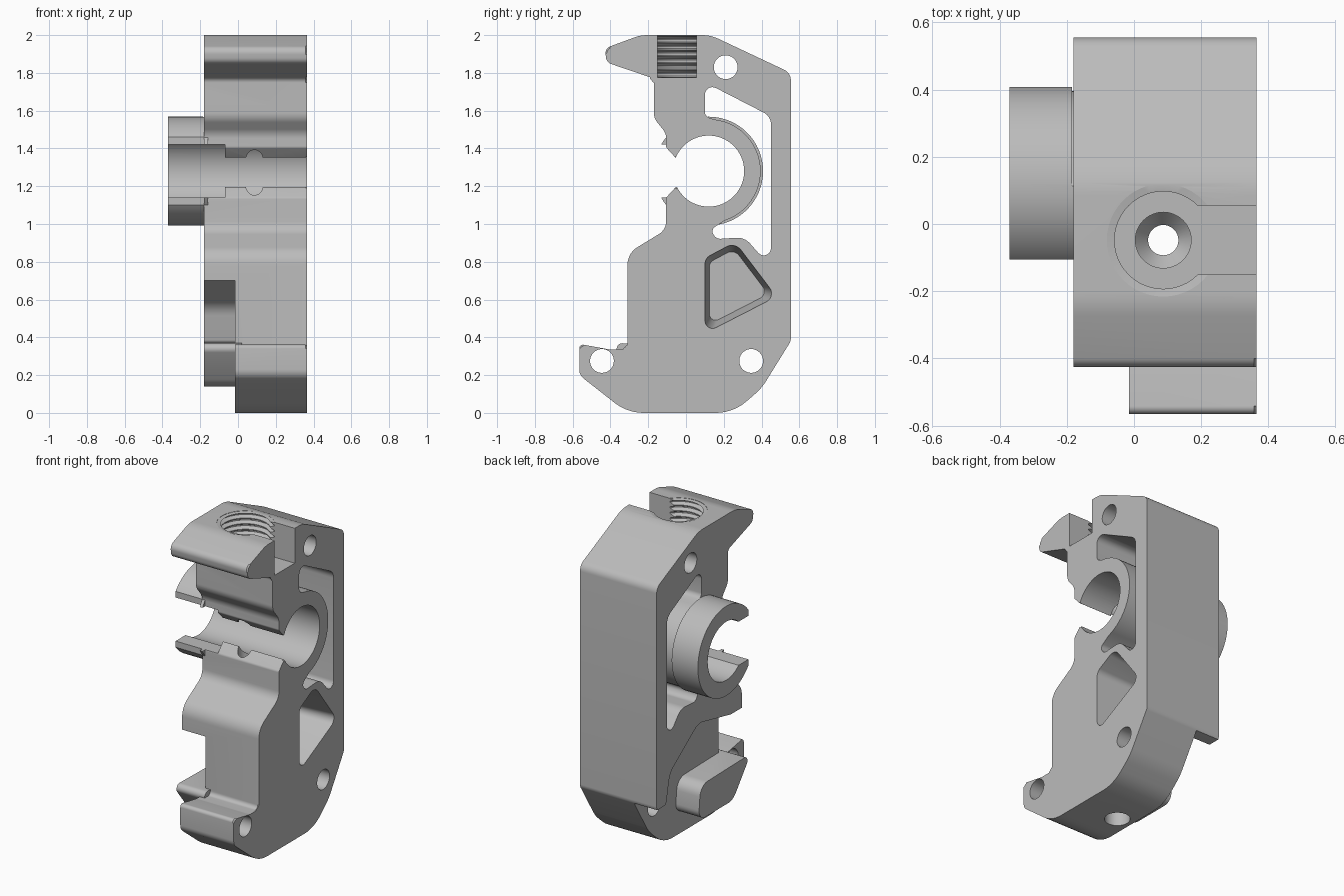
import bpy, bmesh, math
from mathutils import Vector, Matrix

if "Cube" in bpy.data.objects:
    bpy.data.objects.remove(bpy.data.objects["Cube"])

grey = bpy.data.materials.new("light_grey")
grey.use_nodes = True
colour = (0.5, 0.5, 0.5, 1)
grey.diffuse_color = colour
grey.node_tree.nodes["Principled BSDF"].inputs["Base Color"].default_value = colour

BACK, FACE, STEP = -0.18, 0.365, -0.015    # main planes along x
CY, CZ, BORE, RING = 0.12, 1.28, 0.188, 0.275


def rounded(corners, steps=7):
    """Fillet a closed outline of (y, z, radius) corners."""
    out = []
    for i, (y, z, r) in enumerate(corners):
        p = Vector((y, z))
        a = Vector(corners[i - 1][:2]) - p
        b = Vector(corners[(i + 1) % len(corners)][:2]) - p
        if r == 0:
            out.append(p)
            continue
        half = a.angle(b) / 2
        t = min(r / math.tan(half), a.length * 0.48, b.length * 0.48)
        r = t * math.tan(half)
        start, end = p + a.normalized() * t, p + b.normalized() * t
        centre = p + (a.normalized() + b.normalized()).normalized() * r / math.sin(half)
        u, v = start - centre, end - centre
        sweep = u.angle_signed(v)
        for k in range(steps + 1):
            out.append(centre + Matrix.Rotation(-sweep * k / steps, 2) @ u)
    return out


def finish(bm, name):
    bmesh.ops.recalc_face_normals(bm, faces=bm.faces)
    mesh = bpy.data.meshes.new(name)
    bm.to_mesh(mesh)
    bm.free()
    mesh.materials.append(grey)
    obj = bpy.data.objects.new(name, mesh)
    bpy.context.collection.objects.link(obj)
    return obj


def prism(name, outline, x0, x1, chamfer=0, taper=1):
    """Extrude a (y, z) outline along x; x1 end may be chamfered, x0 end tapered."""
    bm = bmesh.new()
    mid = sum(outline, Vector((0, 0))) / len(outline)
    near = [bm.verts.new((x0, *(mid + (p - mid) * taper))) for p in outline]
    far = [bm.verts.new((x1, *p)) for p in outline]
    bm.faces.new(near)
    cap = bm.faces.new(far)
    for i in range(len(far)):
        bm.faces.new((near[i - 1], near[i], far[i], far[i - 1]))
    if chamfer:
        bmesh.ops.bevel(bm, geom=list(cap.edges), offset=chamfer, segments=1, affect='EDGES')
    return finish(bm, name)


def disc(y, z, r, n=64):
    return [Vector((y + r * math.cos(2 * math.pi * k / n), z + r * math.sin(2 * math.pi * k / n)))
            for k in range(n)]


def box(name, x0, x1, y0, y1, z0, z1):
    return prism(name, [Vector(p) for p in ((y0, z0), (y1, z0), (y1, z1), (y0, z1))], x0, x1)


def lathe(name, x, y, profile, n=48):
    """Turn an (r, z) profile, bottom to top, around a vertical axis."""
    bm = bmesh.new()
    rings = [[bm.verts.new((x + r * math.cos(2 * math.pi * k / n),
                            y + r * math.sin(2 * math.pi * k / n), z)) for k in range(n)]
             for r, z in profile]
    bm.faces.new(rings[0])
    bm.faces.new(rings[-1])
    for low, high in zip(rings, rings[1:]):
        for k in range(n):
            bm.faces.new((low[k - 1], low[k], high[k], high[k - 1]))
    return finish(bm, name)


def combine(target, tool, operation='DIFFERENCE'):
    mod = target.modifiers.new(tool.name, 'BOOLEAN')
    mod.operation, mod.solver, mod.object = operation, 'EXACT', tool
    bpy.context.view_layer.objects.active = target
    bpy.ops.object.modifier_apply(modifier=mod.name)
    bpy.data.objects.remove(tool)


# Main body silhouette
body = prism("clamp_body", rounded([
    (-0.31, 0, 0.25), (0.25, 0, 0.25), (0.40, 0.13, 0.3), (0.555, 0.38, 0.05),
    (0.555, 1.80, 0.06), (0.13, 2.0, 0.2), (-0.24, 2.0, 0.2), (-0.43, 1.93, 0.04),
    (-0.42, 1.855, 0.04), (-0.17, 1.77, 0.03), (-0.17, 1.56, 0.08), (-0.105, 1.48, 0.08),
    (-0.105, 1.405, 0.02), (-0.05, 1.345, 0.012), (0.05, 1.445, 0), (0.05, 1.11, 0),
    (-0.05, 1.2, 0.012), (-0.105, 1.14, 0.02), (-0.105, 0.97, 0.08), (-0.31, 0.845, 0.11),
    (-0.31, 0.335, 0.025), (-0.40, 0.335, 0.05), (-0.565, 0.365, 0.02), (-0.565, 0.2, 0.06)]),
    BACK, FACE, chamfer=0.008)

# Rear step: lower part is thinner, leaving the spine and a curved shelf
combine(body, prism("step_cut", rounded([
    (-0.8, 0.70, 0), (-0.2, 0.70, 0.1), (0.13, 0.77, 0.1), (0.42, 0.56, 0.12),
    (0.46, 0.37, 0.02), (0.8, 0.37, 0), (0.8, -0.2, 0), (-0.8, -0.2, 0)]), -0.5, STEP))

# Raised foot on the stepped side
combine(body, prism("foot", rounded([
    (0.13, 0.14, 0.06), (0.11, 0.36, 0.08), (-0.40, 0.37, 0.03), (-0.22, 0.14, 0.1)]),
    BACK, 0.02), 'UNION')

# Tube sticking out of the rear side
combine(body, prism("tube", disc(CY, CZ, 0.288), -0.37, BACK + 0.02), 'UNION')

# Flexure slot between ring and spine
arc = [(CY + RING * math.cos(math.radians(a)), CZ + RING * math.sin(math.radians(a)), 0)
       for a in range(-72, 85, 6)]
combine(body, prism("slot_cut", rounded(
    arc + [(0.10, 1.57, 0.04), (0.10, 1.75, 0.04), (0.45, 1.57, 0.07), (0.45, 0.77, 0.04),
           (0.31, 0.93, 0.09), (0.16, 0.92, 0.04), (0.13, 0.97, 0.04)]), BACK - 0.004, 0.5))

# Bore and its mouth
combine(body, prism("bore_cut", disc(CY, CZ, BORE, 72), -0.5, 0.5))
combine(body, box("mouth_cut", -0.5, -0.07, -0.5, 0.06, 1.14, 1.42))
combine(body, box("tube_front_trim", -0.5, BACK, -0.5, -0.105, 0.9, 1.7))

# Blind tapered pocket
combine(body, prism("pocket_cut", rounded([
    (0.10, 0.42, 0.04), (0.48, 0.615, 0.05), (0.26, 0.905, 0.06), (0.10, 0.82, 0.05)]),
    0.1, FACE + 0.01, taper=0.82))

# Cross holes
for y, z in ((0.21, 1.83), (-0.445, 0.275), (0.345, 0.275)):
    combine(body, prism("pin_hole", disc(y, z, 0.063, 40), -0.5, 0.5))

# Threaded socket, countersink and vertical drilling
FLOOR, PITCH, HX, HY = 1.778, 0.036, 0.087, -0.048
thread = [(0.145, FLOOR)]
for i in range(6):
    z = FLOOR + 0.006 + i * PITCH
    thread += [(0.145, z), (0.168, z + 0.012), (0.168, z + 0.018), (0.145, z + 0.03)]
thread += [(0.168, 1.998), (0.168, 2.1)]
combine(body, lathe("thread_cut", HX, HY, thread))
combine(body, box("socket_slot", HX, 0.5, -0.15, 0.055, FLOOR - 0.002, 2.1))
combine(body, lathe("drill_cut", HX, HY, [
    (0.075, -0.1), (0.075, 0.3), (0.045, 0.34), (0.045, 1.70), (0.083, 1.745), (0.083, 1.79)]))

# Smooth curved walls, crisp edges
bpy.ops.object.select_all(action='DESELECT')
body.select_set(True)
bpy.context.view_layer.objects.active = body
bpy.ops.object.shade_smooth_by_angle(angle=math.radians(30))
